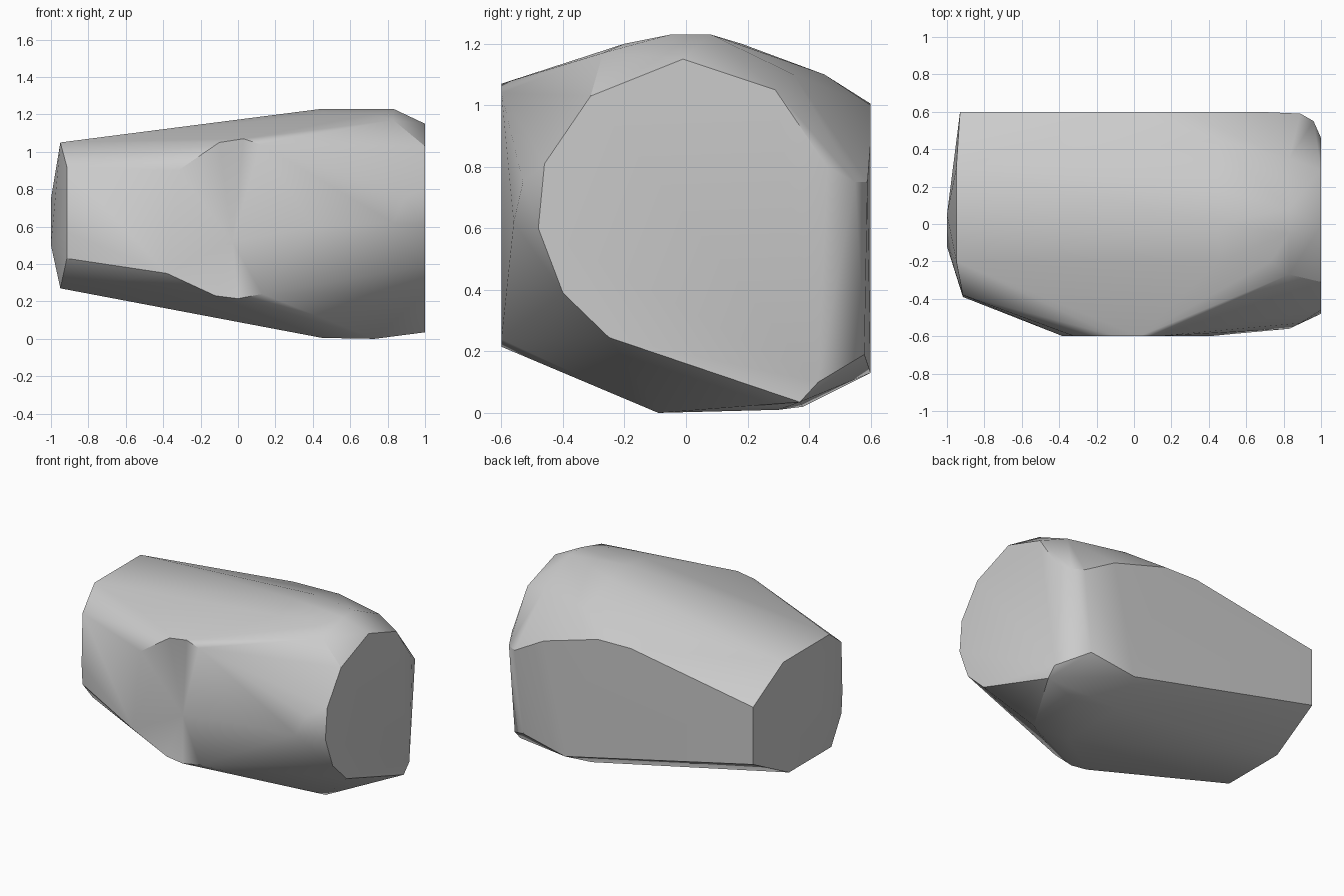
import bpy, bmesh
from mathutils import Vector

cube = bpy.data.objects.get("Cube")
if cube:
    bpy.data.objects.remove(cube)

# Grey material
grey = bpy.data.materials.new("plain grey")
grey.use_nodes = True
tone = (0.6, 0.6, 0.6, 1)
grey.diffuse_color = tone
grey.node_tree.nodes["Principled BSDF"].inputs["Base Color"].default_value = tone


def station(x, pairs):
    """Corners that share one x position, given as (y, z)."""
    return [Vector((x, y, z)) for y, z in pairs]


def panel(y, pairs):
    """Corners that share one y position, given as (x, z)."""
    return [Vector((x, y, z)) for x, z in pairs]


corners = []
# Wide flat end
corners += station(1, [(-.48, .6), (-.46, .81), (-.31, 1.03), (-.01, 1.15), (.29, 1.05),
                       (.46, .8), (.43, .1), (.37, .035), (-.25, .245), (-.4, .39)])
# Rounded shoulder behind the wide end
corners += station(.83, [(-.27, 1.17), (-.05, 1.23), (.08, 1.23), (.35, 1.1),
                         (.58, .19), (-.56, .62)])
corners += station(.89, [(.59, .75), (-.53, .75)])
corners += station(.96, [(.55, .75)])
# Crown and belly
corners += station(.45, [(-.2, 1.2), (0, 1.23), (.18, 1.2), (.45, 1.1), (-.09, .005), (.38, .02)])
corners += station(.73, [(-.2, 1.2), (-.09, 0), (.3, .01)])
# Narrow end, slightly bulged
corners += station(-.95, [(.3, 1.05), (-.2, 1.05), (-.22, .27), (.24, .27)])
corners += station(-.915, [(-.38, .92), (-.39, .57), (-.38, .43)])
corners += station(-.93, [(.6, .85), (.6, .457)])
corners += station(-1, [(.05, .75), (-.12, .5)])
# Flat back and front panels
corners += panel(.6, [(0, 1.005), (.25, 1), (.66, .88), (.5, .13)])
corners += panel(-.6, [(.03, 1.07), (-.1, 1.05), (.12, 1.04), (-.32, .9), (-.38, .35),
                       (-.12, .23), (0, .215), (.13, .24), (.4, .6)])

# Wrap the corners into one solid
bm = bmesh.new()
for c in corners:
    bm.verts.new(c)
hull = bmesh.ops.convex_hull(bm, input=bm.verts[:])
loose = {g for g in hull["geom_interior"] + hull["geom_unused"]
         if isinstance(g, bmesh.types.BMVert)}
bmesh.ops.delete(bm, geom=list(loose), context='VERTS')
bmesh.ops.dissolve_limit(bm, angle_limit=.01, verts=bm.verts[:], edges=bm.edges[:])
bmesh.ops.recalc_face_normals(bm, faces=bm.faces[:])

# Shallow dent in the front panel
front = [f for f in bm.faces if f.normal.y < -.999]
dent = bmesh.ops.poke(bm, faces=front)
for v in dent["verts"]:
    v.co = (-.03, -.555, .52)

mesh = bpy.data.meshes.new("faceted_body")
bm.to_mesh(mesh)
bm.free()
mesh.materials.append(grey)
body = bpy.data.objects.new("faceted_body", mesh)
bpy.context.collection.objects.link(body)

# Smooth shading with the sharp rims kept
bpy.context.view_layer.objects.active = body
body.select_set(True)
bpy.ops.object.shade_smooth_by_angle(angle=.55)
